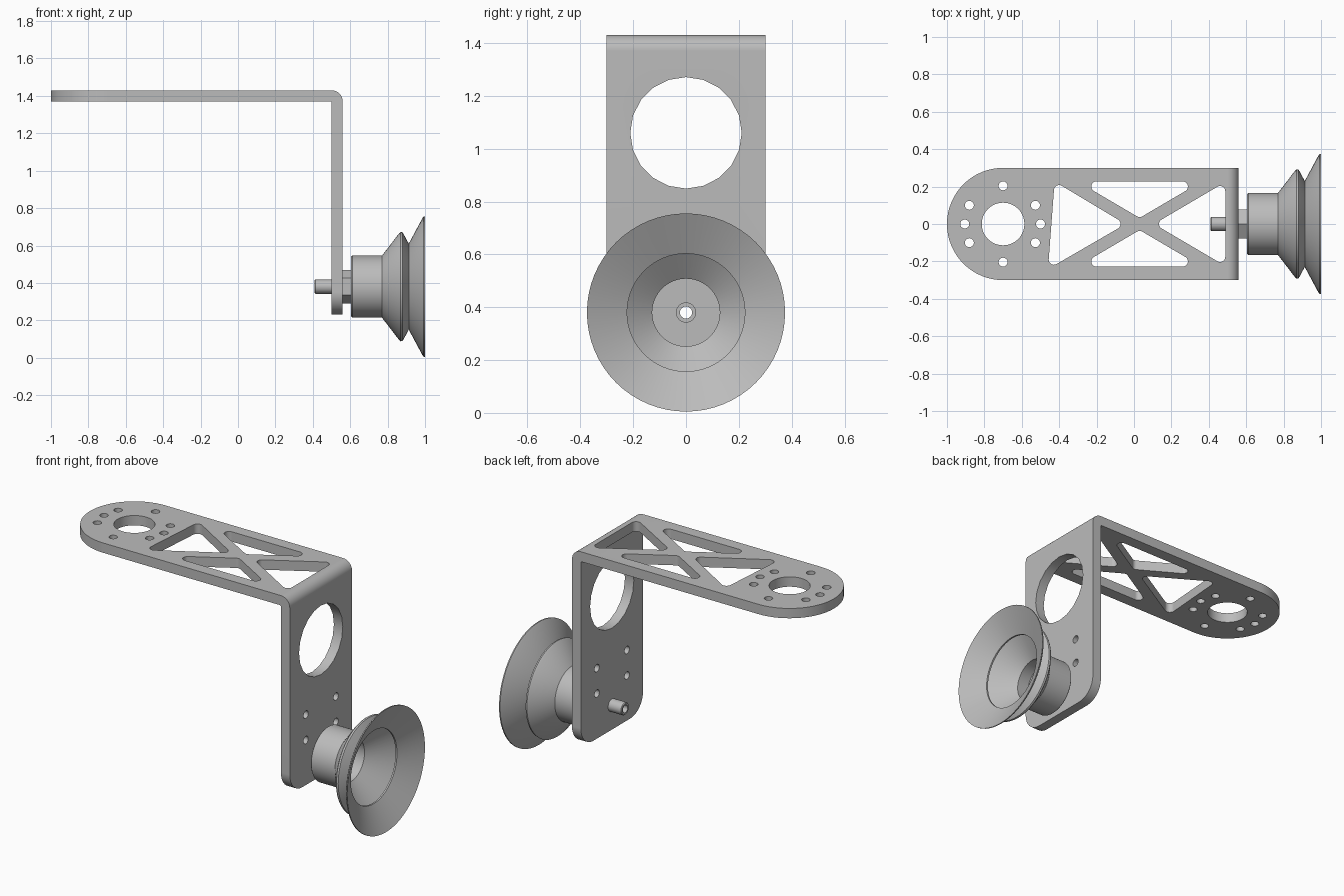
import bpy, bmesh, math
from mathutils import Vector
from mathutils.geometry import convex_hull_2d

if "Cube" in bpy.data.objects:
    bpy.data.objects.remove(bpy.data.objects["Cube"], do_unlink=True)

GREY = (0.5, 0.5, 0.5, 1)
metal = bpy.data.materials.new("plain grey")
metal.use_nodes = True
metal.diffuse_color = GREY
metal.node_tree.nodes["Principled BSDF"].inputs["Base Color"].default_value = GREY

AXIS_Z = 0.38  # height of the suction cup axis


def finish(bm, name):
    bmesh.ops.recalc_face_normals(bm, faces=bm.faces)
    mesh = bpy.data.meshes.new(name)
    bm.to_mesh(mesh)
    bm.free()
    mesh.materials.append(metal)
    ob = bpy.data.objects.new(name, mesh)
    bpy.context.collection.objects.link(ob)
    return ob


def activate(ob):
    bpy.ops.object.select_all(action='DESELECT')
    ob.select_set(True)
    bpy.context.view_layer.objects.active = ob


def smooth(ob):
    activate(ob)
    bpy.ops.object.shade_smooth_by_angle(angle=math.radians(30))


def prism(bm, outline, place, lo, hi):
    """Extrude a 2D outline between two depths; place maps (u, v, depth) to 3D."""
    low = [bm.verts.new(place(u, v, lo)) for u, v in outline]
    high = [bm.verts.new(place(u, v, hi)) for u, v in outline]
    bm.faces.new(low[::-1])
    bm.faces.new(high)
    n = len(outline)
    for i in range(n):
        j = (i + 1) % n
        bm.faces.new((low[i], low[j], high[j], high[i]))


def hull(*discs, seg=32):
    """Rounded outline wrapped around discs given as (u, v, radius)."""
    pts = []
    for u, v, r in discs:
        for i in range(seg if r else 1):
            a = math.tau * i / seg
            pts.append(Vector((u + r * math.cos(a), v + r * math.sin(a))))
    return [tuple(pts[i]) for i in convex_hull_2d(pts)]


def flat(u, v, d):      # outline on the horizontal arm
    return (u, v, d)


def upright(u, v, d):   # outline on the vertical arm
    return (d, u, v)


def sideways(u, v, d):  # outline in side profile
    return (u, d, v)


def boolean(target, operation, bm):
    cutter = finish(bm, "cutter")
    cutter.hide_render = True
    mod = target.modifiers.new("cut", 'BOOLEAN')
    mod.operation, mod.solver, mod.object = operation, 'EXACT', cutter
    activate(target)
    bpy.ops.object.modifier_apply(modifier=mod.name)
    bpy.data.objects.remove(cutter, do_unlink=True)


def lathe(name, profile, seg):
    """Revolve a closed (x, radius) profile around the cup axis."""
    bm = bmesh.new()
    rings = []
    for i in range(seg):
        a = math.tau * i / seg
        rings.append([bm.verts.new((x, r * math.sin(a), AXIS_Z + r * math.cos(a)))
                      for x, r in profile])
    n = len(profile)
    for i in range(seg):
        a, b = rings[i], rings[(i + 1) % seg]
        for k in range(n):
            m = (k + 1) % n
            bm.faces.new((a[k], a[m], b[m], b[k]))
    return finish(bm, name)


# Bent sheet: L-shaped side profile with a rounded outer bend
bend = [(0.5 + 0.06 * math.sin(t), 1.37 + 0.06 * math.cos(t))
        for t in (math.pi / 2 * i / 8 for i in range(9))]
bm = bmesh.new()
prism(bm, [(-1.1, 1.43)] + bend + [(0.56, 0.1), (0.5, 0.1), (0.5, 1.365),
                                   (0.495, 1.37), (-1.1, 1.37)], sideways, -0.4, 0.4)
bracket = finish(bm, "bracket")

# Round off the far end of the arm and the lower corners of the upright
bm = bmesh.new()
prism(bm, hull((-0.7, 0, 0.3), (0.7, 0.3, 0), (0.7, -0.3, 0), seg=64), flat, 0, 2)
boolean(bracket, 'INTERSECT', bm)
bm = bmesh.new()
prism(bm, hull((-0.18, 0.35, 0.12), (0.18, 0.35, 0.12), (-0.3, 1.6, 0), (0.3, 1.6, 0)),
      upright, -1.2, 0.8)
boolean(bracket, 'INTERSECT', bm)

# Holes and truss windows in the arm
bm = bmesh.new()
cuts = [hull((-0.7, 0, 0.114), seg=48)]
bolts = [(-0.905, 0), (-0.5, 0)]
for s in (-1, 1):
    bolts += [(-0.7, s * 0.204), (-0.88, s * 0.1), (-0.527, s * 0.1)]
    cuts.append(hull((-0.2, s * 0.2, 0.028), (0.26, s * 0.2, 0.028), (0.03, s * 0.065, 0.028)))
cuts += [hull((x, y, 0.024), seg=20) for x, y in bolts]
cuts.append(hull((0.46, 0.175, 0.028), (0.46, -0.175, 0.028), (0.162, 0, 0.028)))
cuts.append(hull((-0.4, 0.18, 0.028), (-0.428, -0.19, 0.028), (-0.1, 0, 0.028)))
for c in cuts:
    prism(bm, c, flat, 1.3, 1.5)
boolean(bracket, 'DIFFERENCE', bm)

# Holes in the upright
bm = bmesh.new()
cuts = [hull((0, 1.06, 0.211), seg=20), hull((0, AXIS_Z, 0.031), seg=20)]
cuts += [hull((y, z, 0.023), seg=20) for y in (-0.145, 0.145) for z in (0.505, 0.66)]
for c in cuts:
    prism(bm, c, upright, 0.45, 0.6)
boolean(bracket, 'DIFFERENCE', bm)
smooth(bracket)
weighted = bracket.modifiers.new("flat faces", 'WEIGHTED_NORMAL')
weighted.keep_sharp = True

# Hollow threaded stem and hexagonal nut
smooth(lathe("stem", [(0.41, 0.023), (0.41, 0.034), (0.414, 0.038),
                      (0.7, 0.038), (0.7, 0.023)], 32))
lathe("nut", [(0.56, 0.03), (0.56, 0.09), (0.607, 0.09), (0.607, 0.03)], 6)

# Bellows suction cup with a hollow inside
smooth(lathe("suction_cup", [
    (0.605, 0.03), (0.605, 0.16), (0.611, 0.166), (0.77, 0.166),
    (0.862, 0.286), (0.87, 0.292), (0.88, 0.29), (0.886, 0.28), (0.913, 0.23),
    (0.987, 0.368), (0.993, 0.375), (1.0, 0.375),
    (0.918, 0.223), (0.908, 0.223), (0.877, 0.275), (0.765, 0.128),
    (0.69, 0.128), (0.69, 0.03)], 64))
